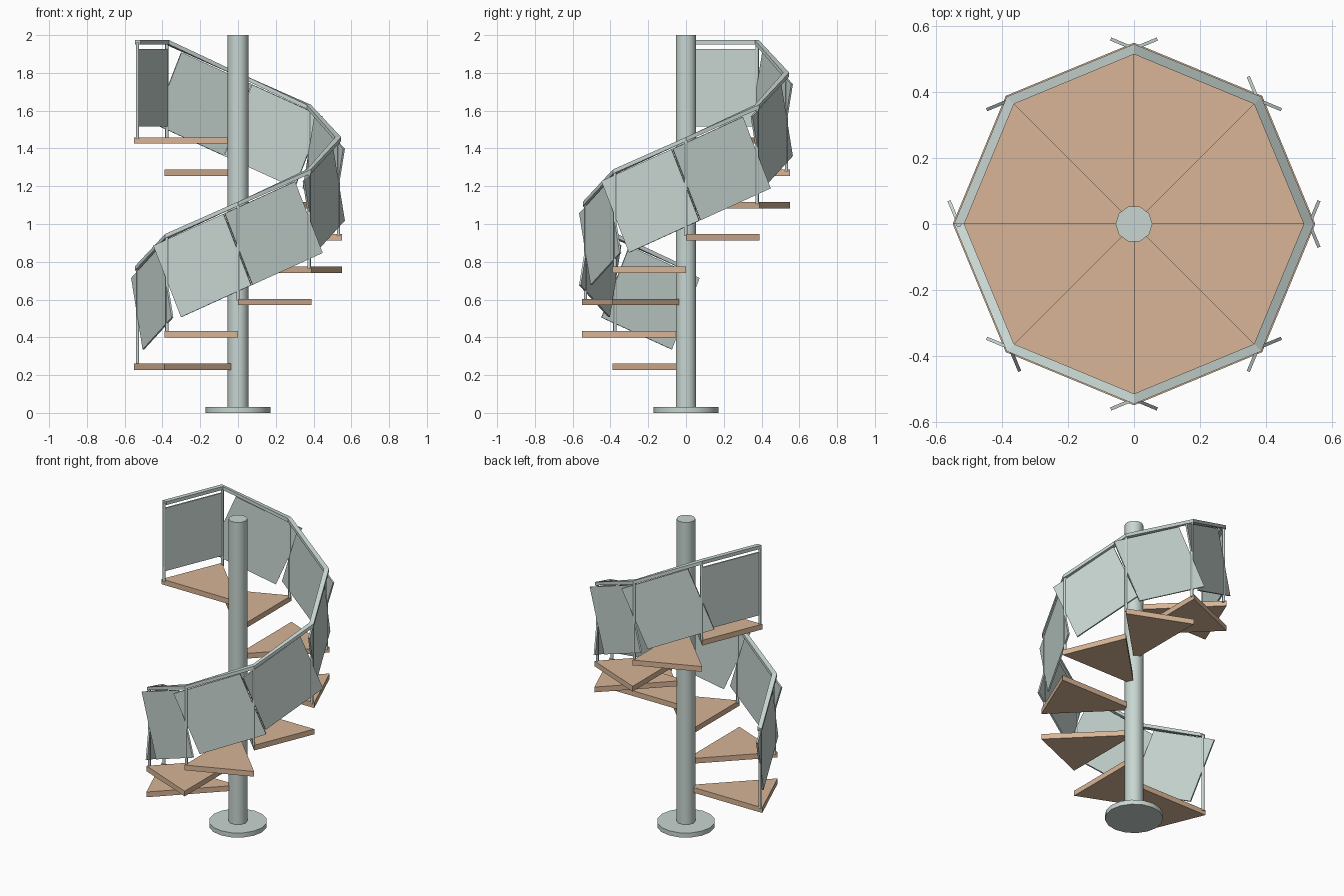
import bpy, bmesh, math
from mathutils import Vector, Matrix

if "Cube" in bpy.data.objects:
    bpy.data.objects.remove(bpy.data.objects["Cube"])

N = 8                      # steps in one full turn
STEP = math.radians(45)
RISE = 0.171
TREAD_R = 0.55
RAIL_R = 0.532
TOP0 = 0.262               # top of the first tread
RAIL_H = 0.503             # rail centre above tread

def material(name, rgb):
    m = bpy.data.materials.new(name)
    m.diffuse_color = (*rgb, 1)
    m.use_nodes = True
    m.node_tree.nodes["Principled BSDF"].inputs["Base Color"].default_value = m.diffuse_color
    return m

steel = material("pale grey green steel", (0.578, 0.672, 0.638))
wood = material("light wood", (0.686, 0.462, 0.305))

def finish(name, bm, mat, smooth=False):
    bmesh.ops.recalc_face_normals(bm, faces=bm.faces)
    me = bpy.data.meshes.new(name)
    bm.to_mesh(me)
    bm.free()
    me.materials.append(mat)
    ob = bpy.data.objects.new(name, me)
    bpy.context.collection.objects.link(ob)
    if smooth:
        bpy.ops.object.select_all(action='DESELECT')
        ob.select_set(True)
        bpy.context.view_layer.objects.active = ob
        bpy.ops.object.shade_smooth_by_angle(angle=math.radians(50))
    return ob

def cylinder(name, r, z0, z1, sides, x=0, y=0):
    bm = bmesh.new()
    bmesh.ops.create_cone(bm, cap_ends=True, segments=sides, radius1=r, radius2=r, depth=z1 - z0,
                          matrix=Matrix.Translation((x, y, (z0 + z1) / 2))
                          @ Matrix.Rotation(math.pi / 2, 4, 'Z'))
    return finish(name, bm, steel, True)

def polar(r, a, z):
    return Vector((r * math.cos(a), r * math.sin(a), z))

def angle(i):
    return math.pi + i * STEP

def tread_top(i):
    return TOP0 + RISE * min(i, N - 1)

# Central column and foot
cylinder("column", 0.056, 0.02, 2.0, 10)
cylinder("base_plate", 0.172, 0, 0.03, 16)

# Wedge treads
for i in range(N):
    bm = bmesh.new()
    t = tread_top(i)
    rings = []
    for z in (t - 0.034, t):
        rings.append([bm.verts.new(p) for p in
                      ((0, 0, z), polar(TREAD_R, angle(i), z), polar(TREAD_R, angle(i + 1), z))])
    lo, hi = rings
    bm.faces.new(lo[::-1])
    bm.faces.new(hi)
    for k in range(3):
        n = (k + 1) % 3
        bm.faces.new((lo[k], lo[n], hi[n], hi[k]))
    finish(f"tread_{i + 1}", bm, wood)

# Posts at the start of each tread, and one at the end of the top tread
for i in range(N + 1):
    p = polar(RAIL_R, angle(i), 0)
    cylinder(f"post_{i + 1}", 0.009, tread_top(i) - 0.01, tread_top(i) + RAIL_H, 8, p.x, p.y)

# Handrail swept through the post tops
bm = bmesh.new()
prev = None
for i in range(N + 1):
    z = tread_top(i) + RAIL_H
    ring = [bm.verts.new(polar(RAIL_R + dr, angle(i), z + dz))
            for dr, dz in ((-0.017, -0.011), (0.014, -0.011), (0.014, 0.011), (-0.017, 0.011))]
    if prev:
        for k in range(4):
            n = (k + 1) % 4
            bm.faces.new((prev[k], prev[n], ring[n], ring[k]))
    else:
        bm.faces.new(ring)
    prev = ring
bm.faces.new(prev)
finish("handrail", bm, steel)

# Rectangular panels tilted along the rail
for i in range(N):
    a = polar(RAIL_R, angle(i), tread_top(i) + RAIL_H)
    b = polar(RAIL_R, angle(i + 1), tread_top(i + 1) + RAIL_H)
    u = (b - a).normalized()
    out = polar(1, angle(i + 0.5), 0)
    v = out.cross(u)
    c = (a + b) / 2 - Vector((0, 0, 0.241))
    m = Matrix((u, out, v)).transposed().to_4x4()
    bm = bmesh.new()
    bmesh.ops.create_cube(bm, size=1, matrix=Matrix.Translation(c) @ m
                          @ Matrix.Diagonal(((b - a).length - 0.006, 0.01, 0.41, 1)))
    finish(f"side_panel_{i + 1}", bm, steel)
